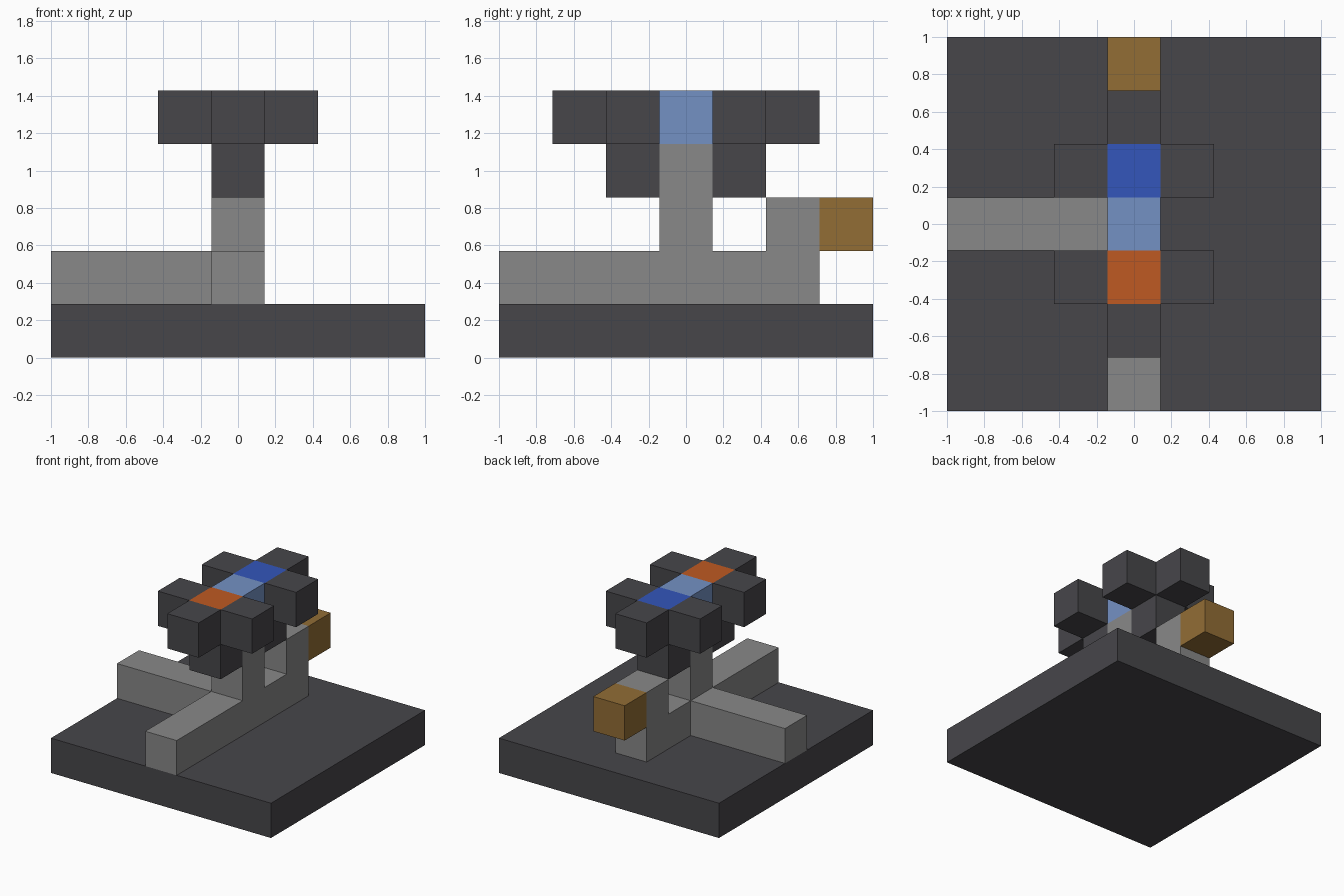
import bpy
import bmesh
from mathutils import Matrix, Vector

if "Cube" in bpy.data.objects:
    bpy.data.objects.remove(bpy.data.objects["Cube"], do_unlink=True)

U = 2 / 7  # side of one block


def material(name, rgb):
    linear = [((c / 255 + 0.055) / 1.055) ** 2.4 for c in rgb]
    m = bpy.data.materials.new(name)
    m.use_nodes = True
    m.diffuse_color = (*linear, 1)
    m.node_tree.nodes["Principled BSDF"].inputs["Base Color"].default_value = (*linear, 1)
    return m


charcoal = material("charcoal", (71, 70, 74))
grey = material("grey", (136, 136, 136))
brown = material("brown", (146, 109, 53))
blue = material("blue", (51, 86, 187))
light_blue = material("light blue", (116, 145, 196))
orange = material("orange", (191, 90, 34))


def block(name, mat, first, last=None):
    """Box filling the grid cells from first to last; cell (0, 0, 0) is the centre of the bottom layer."""
    a, b = Vector(first), Vector(last or first)
    centre = ((a + b) / 2 + Vector((0, 0, 0.5))) * U
    size = (b - a + Vector((1, 1, 1))) * U
    bm = bmesh.new()
    bmesh.ops.create_cube(bm, size=1, matrix=Matrix.Translation(centre) @ Matrix.Diagonal((*size, 1)))
    mesh = bpy.data.meshes.new(name)
    bm.to_mesh(mesh)
    bm.free()
    mesh.materials.append(mat)
    bpy.context.collection.objects.link(bpy.data.objects.new(name, mesh))


# Base and the grey frame standing on it
block("base", charcoal, (-3, -3, 0), (3, 3, 0))
block("long_beam", grey, (0, -3, 1), (0, 2, 1))
block("side_arm", grey, (-3, 0, 1), (-1, 0, 1))
block("centre_post", grey, (0, 0, 2), (0, 0, 3))
block("back_riser", grey, (0, 2, 2))
block("back_knob", brown, (0, 3, 2))

# Head: two dark clusters around coloured centres
block("head_centre", light_blue, (0, 0, 4))
for side, y, mat in (("front", -1, orange), ("back", 1, blue)):
    block(side + "_centre", mat, (0, y, 4))
    block(side + "_support", charcoal, (0, y, 3))
    block(side + "_tip", charcoal, (0, 2 * y, 4))
    for hand, x in (("left", 1), ("right", -1)):
        block(f"{side}_{hand}_lobe", charcoal, (x, y, 4))
